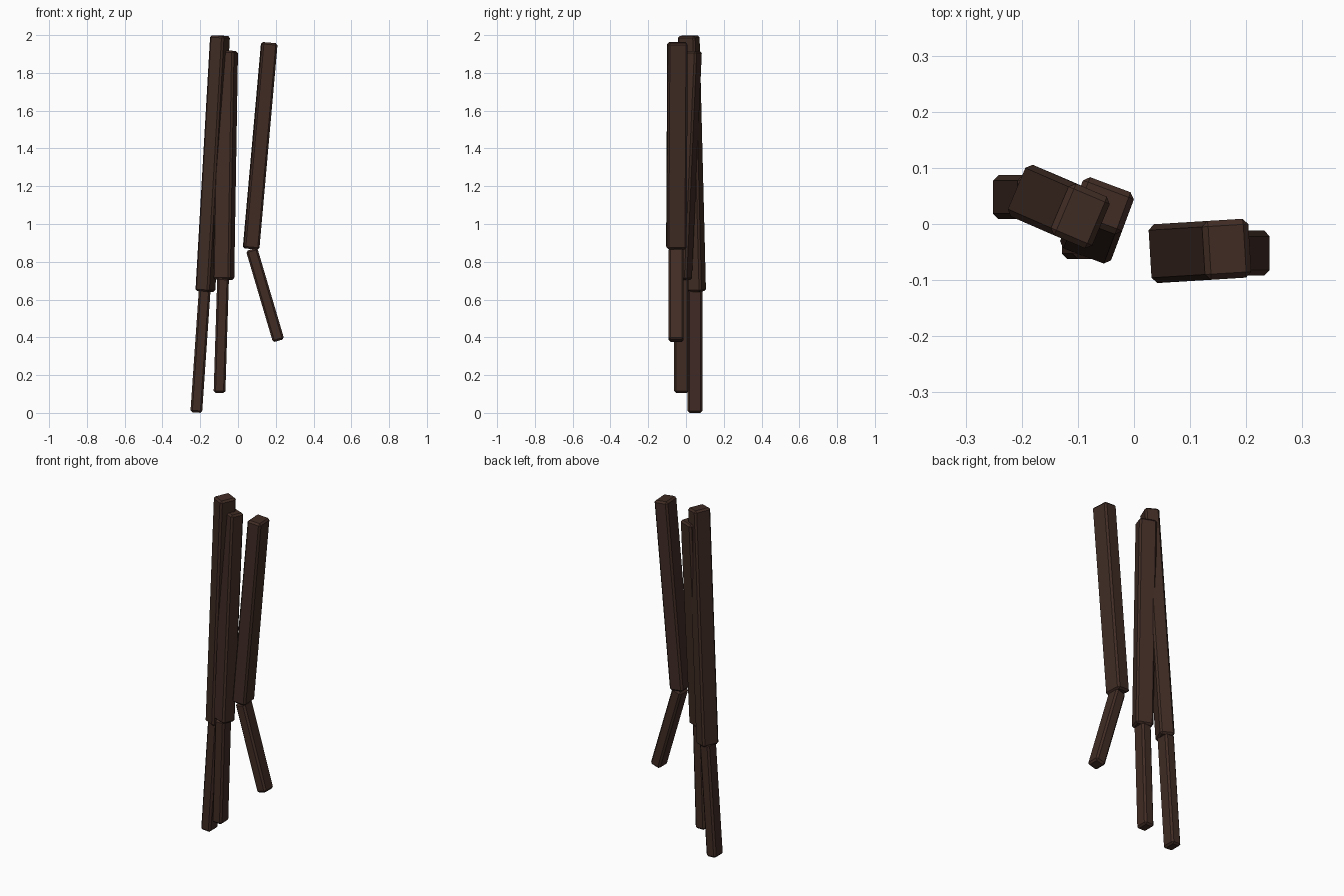
import bpy, bmesh, math
from mathutils import Vector, Matrix

if "Cube" in bpy.data.objects:
    bpy.data.objects.remove(bpy.data.objects["Cube"])

wood = bpy.data.materials.new("dark_brown_wood")
wood.diffuse_color = (0.052, 0.025, 0.018, 1)
wood.use_nodes = True
wood.node_tree.nodes["Principled BSDF"].inputs["Base Color"].default_value = wood.diffuse_color


def bar(name, top, bottom, width, depth, yaw):
    """Chamfered bar running between two end centres, turned by yaw about its length."""
    top, bottom = Vector(top), Vector(bottom)
    z = (top - bottom).normalized()
    a = math.radians(yaw)
    x = Vector((-math.sin(a), math.cos(a), 0)).cross(z).normalized()
    y = z.cross(x)
    rot = Matrix((x, y, z)).transposed().to_4x4()
    size = Matrix.Diagonal((width, depth, (top - bottom).length, 1))
    bm = bmesh.new()
    bmesh.ops.create_cube(bm, size=1, matrix=size)
    bmesh.ops.bevel(bm, geom=bm.edges[:], offset=0.01, segments=1, affect='EDGES')
    mesh = bpy.data.meshes.new(name)
    bm.to_mesh(mesh)
    bm.free()
    mesh.materials.append(wood)
    ob = bpy.data.objects.new(name, mesh)
    ob.matrix_world = Matrix.Translation((top + bottom) / 2) @ rot
    bpy.context.collection.objects.link(ob)


# Thick upper bars
bar("left_upper_bar", (-0.095, 0.014, 1.997), (-0.173, 0.048, 0.643), 0.08, 0.10, -23)
bar("middle_upper_bar", (-0.056, 0.033, 1.916), (-0.076, -0.020, 0.705), 0.097, 0.08, -20.5)
bar("right_upper_bar", (0.166, -0.045, 1.960), (0.069, -0.051, 0.868), 0.083, 0.105, 3.5)

# Thin lower bars
bar("left_lower_bar", (-0.176, 0.048, 0.655), (-0.221, 0.048, 0.002), 0.062, 0.079, 0)
bar("middle_lower_bar", (-0.079, -0.024, 0.715), (-0.098, -0.024, 0.106), 0.062, 0.077, 0)
bar("right_lower_bar", (0.072, -0.052, 0.866), (0.215, -0.052, 0.382), 0.062, 0.08, 0)
